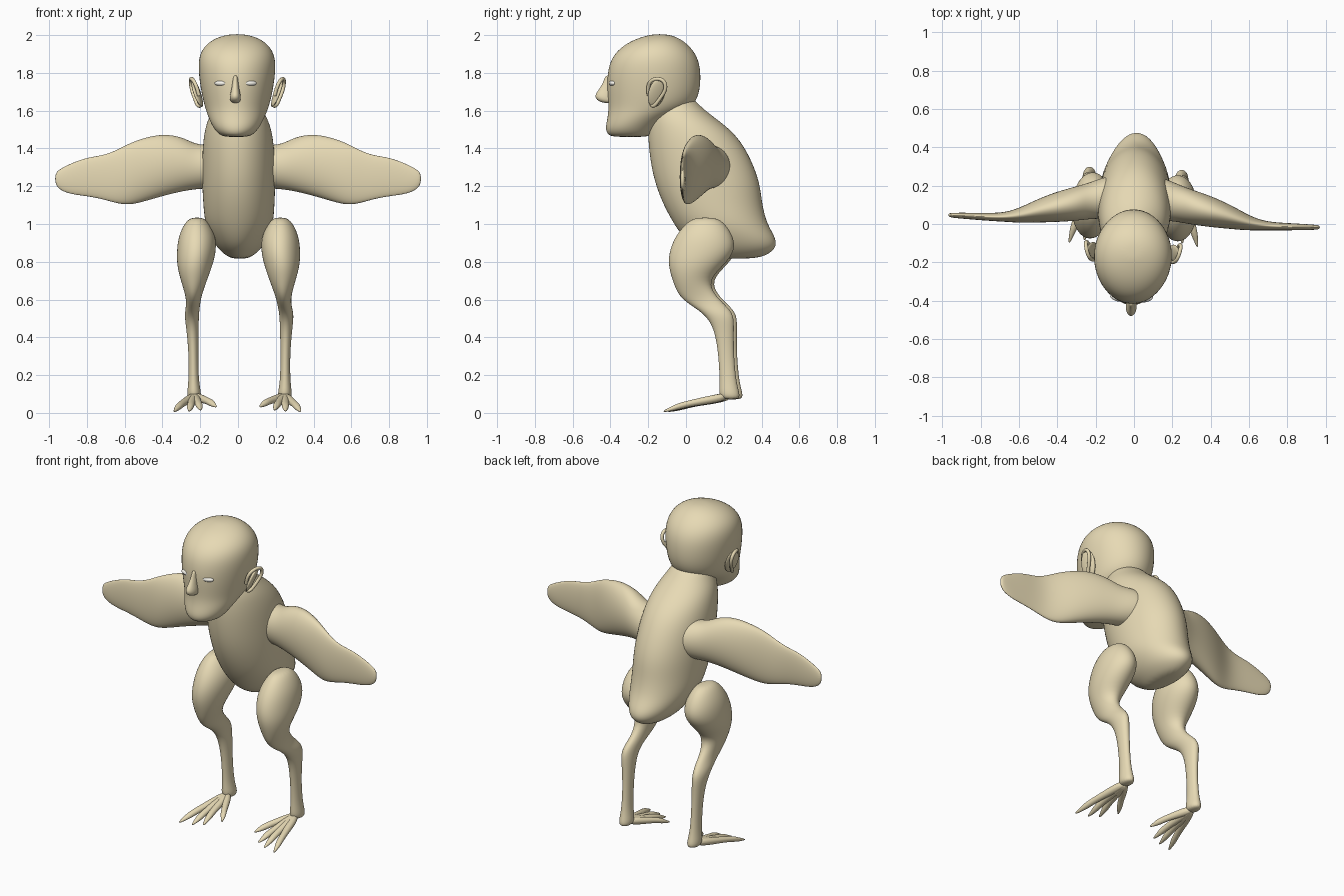
import bpy, bmesh, math
from mathutils import Vector, Matrix

if "Cube" in bpy.data.objects:
    bpy.data.objects.remove(bpy.data.objects["Cube"])

TURN = math.radians(-1.9)   # the whole figure is turned very slightly


def material(name, color):
    m = bpy.data.materials.new(name)
    m.diffuse_color = color
    m.use_nodes = True
    m.node_tree.nodes["Principled BSDF"].inputs["Base Color"].default_value = m.diffuse_color
    return m


skin = material("skin", (0.80, 0.70, 0.46, 1))
pale = material("pale", (0.95, 0.93, 0.86, 1))


def finish(bm, name, mirror=False, subdiv=2, mat=skin):
    bmesh.ops.recalc_face_normals(bm, faces=bm.faces)
    for f in bm.faces:
        f.smooth = True
    me = bpy.data.meshes.new(name)
    bm.to_mesh(me)
    bm.free()
    ob = bpy.data.objects.new(name, me)
    bpy.context.collection.objects.link(ob)
    me.materials.append(mat)
    if mirror:
        ob.modifiers.new("mirror", 'MIRROR').use_mirror_merge = False
    if subdiv:
        s = ob.modifiers.new("smooth", 'SUBSURF')
        s.levels = s.render_levels = subdiv
    ob.rotation_euler.z = TURN
    return ob


def loft(name, axis, sections, mirror=False, sides=16, power=1.0):
    """Skin rings along an axis; each section is (t, a0, a1, b0, b1)."""
    place = {'x': lambda t, a, b: (t, a, b),
             'y': lambda t, a, b: (a, t, b),
             'z': lambda t, a, b: (a, b, t)}[axis]
    bm = bmesh.new()
    rings = []
    for t, a0, a1, b0, b1 in sections:
        ring = []
        for i in range(sides):
            g = 2 * math.pi * i / sides
            c, s = math.cos(g), math.sin(g)
            c = math.copysign(abs(c) ** power, c)
            s = math.copysign(abs(s) ** power, s)
            ring.append(bm.verts.new(place(t, (a0 + a1) / 2 + (a1 - a0) / 2 * c,
                                           (b0 + b1) / 2 + (b1 - b0) / 2 * s)))
        rings.append(ring)
    for r, q in zip(rings, rings[1:]):
        for i in range(sides):
            j = (i + 1) % sides
            bm.faces.new((r[i], r[j], q[j], q[i]))
    bm.faces.new(rings[0])
    bm.faces.new(rings[-1])
    return finish(bm, name, mirror)


def centred(rows):
    """(z, half width, y front, y back) -> sections symmetric about x = 0."""
    return [(z, -w, w, y0, y1) for z, w, y0, y1 in rows]


def blob(name, centre, radii, tilt=(0, 0, 0), mat=skin):
    """Mirrored pair of ellipsoids."""
    bm = bmesh.new()
    m = Matrix.Translation(centre)
    for ang, ax in zip(tilt, 'XYZ'):
        m = m @ Matrix.Rotation(math.radians(ang), 4, ax)
    bmesh.ops.create_uvsphere(bm, u_segments=24, v_segments=14, radius=1,
                              matrix=m @ Matrix.Diagonal((*radii, 1)))
    return finish(bm, name, True, 0, mat)


# Torso with stub neck above and rump below
loft("torso", 'z', centred([
    (1.68, .10, -.17, .03), (1.62, .125, -.18, .08), (1.56, .16, -.20, .16),
    (1.50, .18, -.205, .24), (1.42, .193, -.205, .31), (1.30, .198, -.19, .37),
    (1.20, .198, -.165, .40), (1.10, .193, -.125, .41), (1.00, .185, -.07, .435),
    (.93, .155, -.02, .48), (.88, .125, .03, .485), (.845, .09, .09, .45),
    (.815, .045, .15, .38)]))

# Head
loft("head", 'z', centred([
    (1.46, .06, -.39, -.20), (1.475, .095, -.42, -.18), (1.51, .125, -.43, -.15),
    (1.56, .15, -.42, -.08), (1.61, .17, -.415, .03), (1.67, .187, -.42, .07),
    (1.75, .202, -.425, .085), (1.85, .212, -.415, .08), (1.92, .195, -.37, .045),
    (1.97, .145, -.295, -.01), (1.995, .085, -.22, -.06), (2.005, .03, -.17, -.11)]))

# Nose
loft("nose", 'z', centred([
    (1.79, .012, -.43, -.38), (1.75, .016, -.438, -.38), (1.71, .022, -.465, -.38),
    (1.68, .030, -.487, -.38), (1.655, .030, -.475, -.38), (1.64, .018, -.44, -.38)]),
    sides=12)

# Eyes and ears
blob("eyes", (.078, -.388, 1.745), (.035, .016, .014), (0, 0, 18), pale)
blob("ears", (.212, -.148, 1.695), (.014, .046, .082), (-14, 18, 20))

# Raised ear rims
rim = bpy.data.curves.new("ear_rims", 'CURVE')
rim.dimensions = '3D'
rim.bevel_depth = .010
rim.bevel_resolution = 3
sp = rim.splines.new('NURBS')
path = [(.20, -.19, 1.68), (.215, -.20, 1.74), (.24, -.165, 1.775), (.25, -.105, 1.765),
        (.243, -.095, 1.71), (.222, -.135, 1.66), (.205, -.165, 1.615), (.19, -.175, 1.63)]
sp.points.add(len(path) - 1)
for p, co in zip(sp.points, path):
    p.co = (*co, 1)
sp.use_endpoint_u = True
sp.order_u = 4
rim.use_fill_caps = True
rim.materials.append(skin)
ob = bpy.data.objects.new("ear_rims", rim)
bpy.context.collection.objects.link(ob)
ob.modifiers.new("mirror", 'MIRROR').use_mirror_merge = False
ob.rotation_euler.z = TURN

# Wings: thick at the shoulder, thin blade at the tip
loft("wings", 'x', [
    (.10, .02, .26, 1.19, 1.42), (.18, .02, .235, 1.185, 1.42), (.24, .015, .21, 1.18, 1.43),
    (.30, .005, .19, 1.17, 1.465), (.40, -.005, .16, 1.145, 1.482), (.50, -.01, .118, 1.115, 1.46),
    (.58, -.015, .075, 1.095, 1.43), (.65, -.012, .045, 1.108, 1.39), (.72, -.01, .034, 1.13, 1.365),
    (.80, -.007, .032, 1.145, 1.355), (.88, -.003, .03, 1.155, 1.325), (.94, 0, .028, 1.175, 1.295),
    (.97, .005, .024, 1.21, 1.27)], mirror=True)

# Legs: thigh, knee bend and shank
loft("legs", 'z', [
    (1.035, .19, .25, .06, .16), (1.01, .16, .285, .01, .21), (.94, .12, .32, -.05, .26),
    (.86, .115, .33, -.085, .275), (.78, .135, .328, -.09, .21), (.70, .165, .305, -.065, .125),
    (.62, .195, .28, -.035, .165), (.57, .205, .278, .03, .22), (.52, .213, .292, .11, .265),
    (.44, .215, .28, .16, .262), (.30, .218, .268, .18, .262), (.16, .215, .27, .187, .275),
    (.10, .20, .28, .18, .295), (.07, .21, .27, .20, .29)], mirror=True)

# Toes fanned out from the ankle, each ending in a claw
for n, tip in enumerate([(.115, .0, .035), (.195, -.07, .018),
                         (.255, -.095, .012), (.335, -.11, .010)]):
    base, tip = Vector((.24, .23, .088)), Vector(tip)
    rows = []
    for f, r, lift in ((0, .028, 0), (.35, .025, .004), (.6, .020, .008),
                       (.78, .021, .006), (.9, .012, 0), (1, .005, -.002)):
        p = base.lerp(tip, f)
        rows.append((p.y, p.x - r, p.x + r, p.z + lift - r * .9, p.z + lift + r * .9))
    loft(f"toe_{n + 1}", 'y', rows, mirror=True, sides=10)
